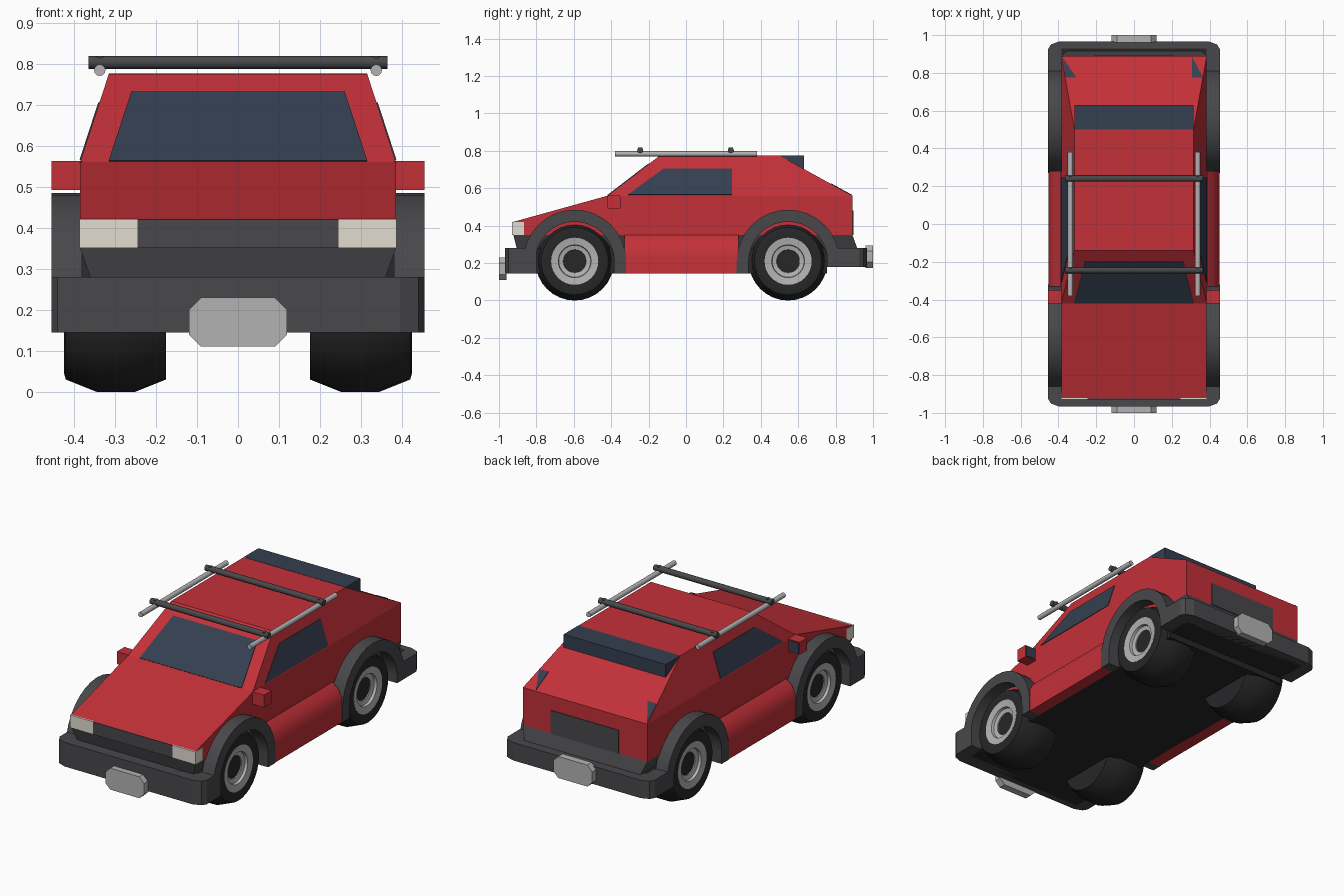
import bpy, bmesh
from math import sin, cos, pi, radians
from mathutils import Vector

if "Cube" in bpy.data.objects:
    bpy.data.objects.remove(bpy.data.objects["Cube"])


def material(name, r, g, b):
    m = bpy.data.materials.new(name)
    m.diffuse_color = (r, g, b, 1)
    m.use_nodes = True
    m.node_tree.nodes["Principled BSDF"].inputs["Base Color"].default_value = m.diffuse_color
    return m


RED = material("red_paint", 0.55, 0.03, 0.04)
DARK = material("dark_trim", 0.065, 0.065, 0.07)
BLACK = material("rubber", 0.02, 0.02, 0.022)
GLASS = material("glass", 0.035, 0.05, 0.08)
CREAM = material("lamp", 0.75, 0.72, 0.63)
SILVER = material("silver", 0.45, 0.45, 0.45)


def finish(name, bm, mat, mirror=False, smooth=False):
    bmesh.ops.recalc_face_normals(bm, faces=bm.faces)
    me = bpy.data.meshes.new(name)
    bm.to_mesh(me)
    bm.free()
    me.materials.append(mat)
    ob = bpy.data.objects.new(name, me)
    bpy.context.collection.objects.link(ob)
    if mirror:
        ob.modifiers.new("mirror", 'MIRROR').use_mirror_merge = False
    if smooth:
        bpy.ops.object.select_all(action='DESELECT')
        ob.select_set(True)
        bpy.context.view_layer.objects.active = ob
        bpy.ops.object.shade_smooth_by_angle(angle=radians(35))
    return ob


def loft(name, ring_a, ring_b, mat, **kw):
    """Closed solid between two matching rings of points."""
    bm = bmesh.new()
    a = [bm.verts.new(p) for p in ring_a]
    b = [bm.verts.new(p) for p in ring_b]
    bm.faces.new(a)
    bm.faces.new(b[::-1])
    for i in range(len(a)):
        j = (i + 1) % len(a)
        bm.faces.new((a[i], b[i], b[j], a[j]))
    return finish(name, bm, mat, **kw)


def prism(name, pts, axis, lo, hi, mat, **kw):
    """Extrude a 2D profile (remaining axes in order) along an axis."""
    def ring(v):
        return [p[:axis] + (v,) + p[axis:] for p in pts]
    return loft(name, ring(lo), ring(hi), mat, **kw)


def rect(a0, a1, b0, b1):
    return [(a0, b0), (a1, b0), (a1, b1), (a0, b1)]


def plate(name, pts, normal, mat, **kw):
    """Thin panel lying just proud of a surface."""
    n = Vector(normal).normalized() * 0.003
    return loft(name, [Vector(p) - n for p in pts], [Vector(p) + n for p in pts], mat, **kw)


def lathe(name, profile, cy, cz, mat, n=32):
    """Turn an (x, radius) profile around the wheel axle."""
    bm = bmesh.new()
    rings = [[bm.verts.new((x, cy + r * cos(2 * pi * i / n), cz + r * sin(2 * pi * i / n)))
              for i in range(n)] for x, r in profile]
    for p, q in zip(rings, rings[1:]):
        for i in range(n):
            j = (i + 1) % n
            bm.faces.new((p[i], p[j], q[j], q[i]))
    bm.faces.new(rings[0])
    bm.faces.new(rings[-1])
    return finish(name, bm, mat, mirror=True, smooth=True)


def rod(name, axis, c, r, lo, hi, mat, n=12, **kw):
    pts = [(c[0] + r * cos(2 * pi * i / n), c[1] + r * sin(2 * pi * i / n)) for i in range(n)]
    return prism(name, pts, axis, lo, hi, mat, smooth=True, **kw)


def level(x, y0, y1, z):
    return [(-x, y0, z), (x, y0, z), (x, y1, z), (-x, y1, z)]


# Body, cabin and underside
prism("lower_body", [(-.925, .35), (-.925, .42), (-.42, .56), (.89, .56), (.89, .35)],
      0, -.385, .385, RED)
loft("cabin", level(.385, -.42, .89, .56), level(.315, -.14, .50, .775), RED)
loft("lower_trim", level(.36, -.905, .915, .28), level(.385, -.923, .89, .35), DARK)
prism("chassis", [(-.93, .145), (.755, .145), (.755, .18), (.93, .18), (.93, .28), (-.93, .28)],
      0, -.385, .385, BLACK)
prism("side_sill", [(.38, .35), (.39, .35), (.425, .32), (.445, .28), (.452, .23), (.452, .145), (.38, .145)],
      1, -.33, .28, RED, mirror=True, smooth=True)

# Windows
plate("windshield", [(-.315, -.418, .562), (.315, -.418, .562), (.26, -.199, .73), (-.26, -.199, .73)],
      (0, -.215, .28), GLASS)
side = [(-.31, .565), (-.12, .705), (.245, .705), (.245, .565)]
plate("side_window", [(.385 - .07 * (z - .56) / .215, y, z) for y, z in side],
      (.215, 0, .07), GLASS, mirror=True)
prism("rear_window", [(.50, .776), (.63, .776), (.63, .70)], 0, -.315, .315, GLASS)


def slope(x, y):
    return (x, y, .775 - (y - .50) * .215 / .39)


plate("left_rear_corner_glass", [slope(-.38, .885), slope(-.307, .775), slope(-.362, .775)],
      (0, .215, .39), GLASS)
plate("right_rear_corner_glass", [slope(.307, .885), slope(.365, .775), slope(.307, .775)],
      (0, .215, .39), GLASS)

# Front and rear panels
prism("grille", rect(-.245, .245, .35, .42), 1, -.93, -.90, DARK)
prism("headlight", rect(.245, .387, .35, .421), 1, -.93, -.865, CREAM, mirror=True)
prism("rear_panel", rect(-.21, .21, .35, .48), 1, .87, .895, DARK)

# Bumpers and plates
for name, s, inner, z0, pz in (("front", -1, .80, .145, .17), ("rear", 1, .755, .18, .235)):
    outline = [(-.455, s * inner), (-.455, s * .925), (-.44, s * .95), (-.395, s * .967),
               (.395, s * .967), (.44, s * .95), (.455, s * .925), (.455, s * inner)]
    # The centre stops ahead of the chassis so the wheel wells stay open
    outline += [(.38, s * inner), (.38, s * .89), (-.38, s * .89), (-.38, s * inner)]
    prism(name + "_bumper", outline, 2, z0, .28, DARK)
    octagon = [(sx * x, pz + sz * z) for sx, sz, pair in
               ((1, 1, ((.12, .03), (.09, .06))), (-1, 1, ((.09, .06), (.12, .03))),
                (-1, -1, ((.12, .03), (.09, .06))), (1, -1, ((.09, .06), (.12, .03))))
               for x, z in pair]
    prism(name + "_plate", octagon, 1, s * .96, s * 1.0, SILVER)

# Wheels and arches
for name, cy, s, end in (("front", -.595, -1, .145), ("rear", .546, 1, .18)):
    cz = .21
    lathe(name + "_tyre", [(.175, .10), (.175, .18), (.25, .21), (.345, .21), (.42, .18),
                           (.424, .165), (.42, .125), (.39, .12)], cy, cz, BLACK)
    lathe(name + "_rim", [(.38, .126), (.421, .126), (.415, .088), (.40, .085), (.395, .062),
                          (.38, .058)], cy, cz, SILVER)
    arc = [pi * i / 16 for i in range(17)]
    outer = [(cy + s * .275 * cos(a), cz + .275 * sin(a)) for a in arc]
    inner = [(cy + s * .211 * cos(a), cz + .211 * sin(a)) for a in reversed(arc)]
    pts = ([(cy + s * .275, end)] + outer + [(cy - s * .275, .145), (cy - s * .211, .145)]
           + inner + [(cy + s * .211, end)])
    prism(name + "_wheel_arch", pts, 0, .38, .455, DARK, mirror=True, smooth=True)

# Mirrors
prism("side_mirror", rect(-.42, -.353, .492, .562), 0, .38, .455, RED, mirror=True)
prism("mirror_glass", rect(.392, .45, .497, .557), 1, -.356, -.349, GLASS, mirror=True)

# Roof rack
rod("rack_rail", 1, (.337, .784), .014, -.38, .38, SILVER, mirror=True)
for name, y in (("front", -.245), ("rear", .24)):
    rod(name + "_rack_bar", 0, (y, .803), .016, -.365, .365, DARK)
    rod(name + "_rack_clamp", 2, (.337, y), .012, .777, .818, DARK, mirror=True)
